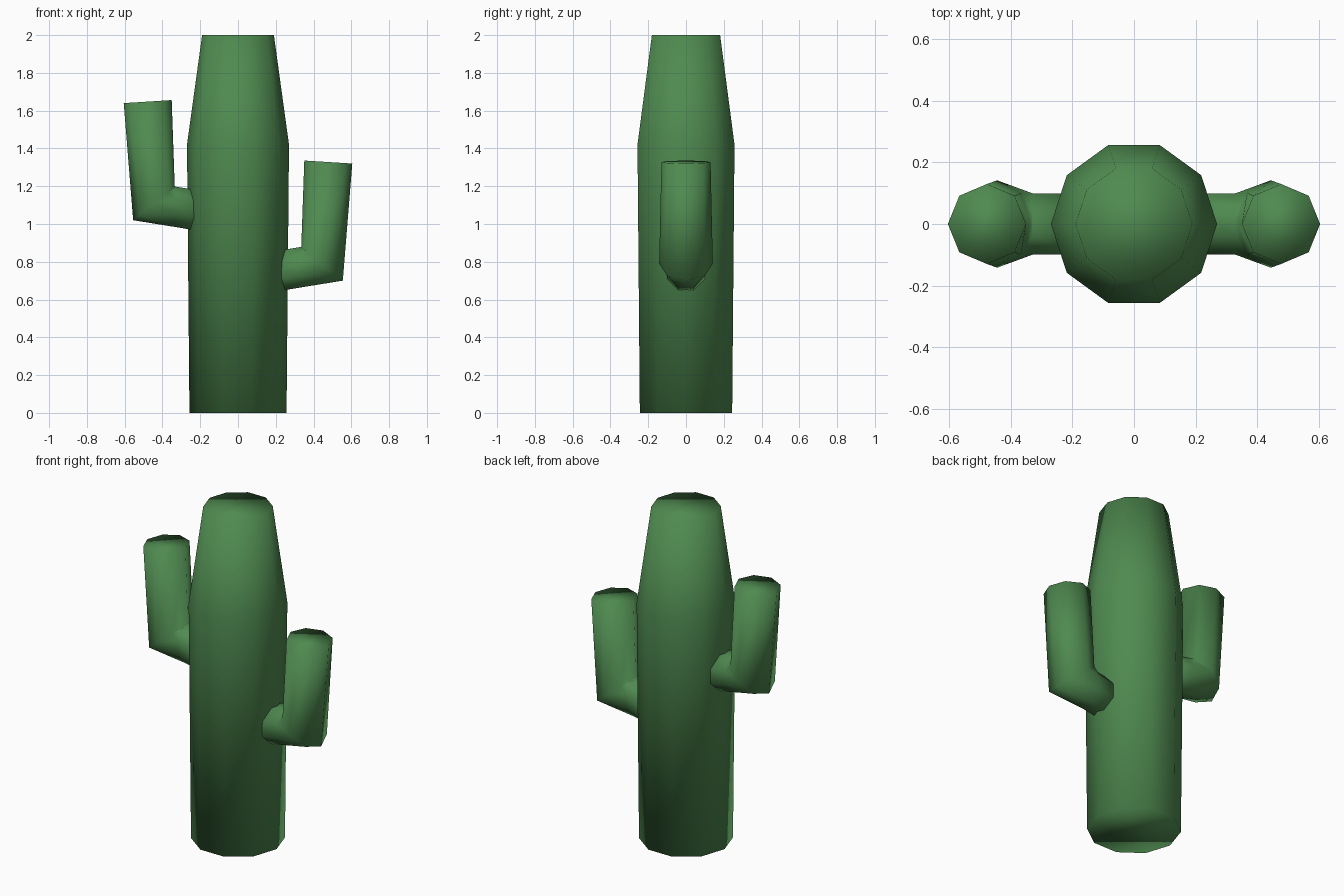
import bpy
import bmesh
from math import cos, sin, pi
from mathutils import Vector

if "Cube" in bpy.data.objects:
    bpy.data.objects.remove(bpy.data.objects["Cube"], do_unlink=True)

green = bpy.data.materials.new("cactus green")
green.use_nodes = True
colour = (0.078, 0.254, 0.08, 1)
green.diffuse_color = colour
green.node_tree.nodes["Principled BSDF"].inputs["Base Color"].default_value = colour


def ring(centre, across, depth, sides, phase=0):
    """Points of a polygon spanned by the vector across and a y radius."""
    pts = []
    for i in range(sides):
        a = 2 * pi * i / sides + phase
        pts.append(Vector(centre) + Vector(across) * cos(a) + Vector((0, depth, 0)) * sin(a))
    return pts


def loft(name, rings):
    """Skin a closed, smooth tube through the rings."""
    bm = bmesh.new()
    loops = [[bm.verts.new(p) for p in r] for r in rings]
    for a, b in zip(loops, loops[1:]):
        for i in range(len(a)):
            j = (i + 1) % len(a)
            bm.faces.new((a[i], a[j], b[j], b[i]))
    bm.faces.new(loops[0][::-1])
    bm.faces.new(loops[-1])
    bmesh.ops.recalc_face_normals(bm, faces=bm.faces)
    for f in bm.faces:
        f.smooth = True
    mesh = bpy.data.meshes.new(name)
    bm.to_mesh(mesh)
    bm.free()
    mesh.materials.append(green)
    obj = bpy.data.objects.new(name, mesh)
    bpy.context.collection.objects.link(obj)
    return obj


# Ten-sided trunk, slightly swollen before the tapering top
trunk_profile = [(0, 0.257), (1.42, 0.27), (2, 0.19)]
loft("trunk", [ring((0, 0, z), (r, 0, 0), r, 10) for z, r in trunk_profile])

# Eight-sided bent arm: root in the trunk, neck, elbow, upright tip
arm_rings = [
    ring((0.17, 0, 0.744), (0, 0, -0.116), 0.108, 8, pi / 8),
    ring((0.33, 0, 0.771), (0, 0, -0.116), 0.108, 8, pi / 8),
    ring((0.445, 0, 0.79), (0.11, 0, -0.09), 0.142, 8),
    ring((0.478, 0, 1.328), (0.127, 0, -0.008), 0.13, 8),
]
left_arm = loft("left_arm", arm_rings)

# The other arm is the same shape turned around and set higher
right_arm = left_arm.copy()
right_arm.name = "right_arm"
right_arm.rotation_euler.z = pi
right_arm.location.z = 0.32
bpy.context.collection.objects.link(right_arm)
